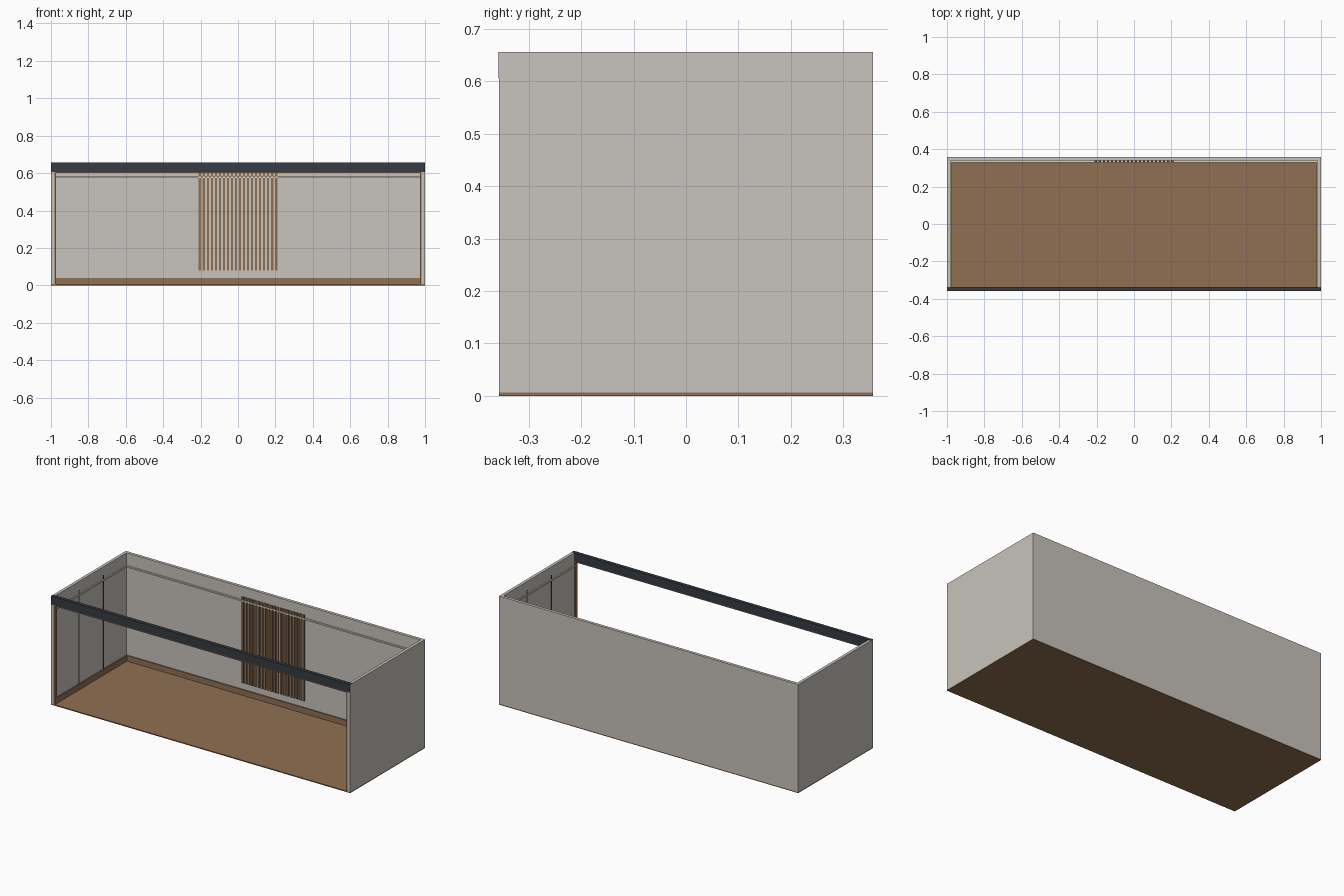
import bpy, bmesh
from mathutils import Vector

if "Cube" in bpy.data.objects:
    bpy.data.objects.remove(bpy.data.objects["Cube"])

def material(name, rgb):
    m = bpy.data.materials.new(name)
    m.diffuse_color = (*rgb, 1)
    m.use_nodes = True
    m.node_tree.nodes["Principled BSDF"].inputs["Base Color"].default_value = m.diffuse_color
    return m

PLASTER = material("plaster", (0.58, 0.55, 0.51))
WOOD = material("wood", (0.28, 0.16, 0.085))
DARK = material("dark_steel", (0.035, 0.045, 0.055))
SEAM = material("seam", (0.06, 0.055, 0.05))
GLOW = material("warm_light", (0.75, 0.66, 0.52))

def boxes(name, mat, spans):
    """One object from a list of (x0, x1, y0, y1, z0, z1) boxes."""
    bm = bmesh.new()
    for x0, x1, y0, y1, z0, z1 in spans:
        verts = bmesh.ops.create_cube(bm, size=1)["verts"]
        bmesh.ops.scale(bm, vec=(x1 - x0, y1 - y0, z1 - z0), verts=verts)
        bmesh.ops.translate(bm, vec=Vector((x0 + x1, y0 + y1, z0 + z1)) / 2, verts=verts)
    me = bpy.data.meshes.new(name)
    bm.to_mesh(me)
    bm.free()
    me.materials.append(mat)
    ob = bpy.data.objects.new(name, me)
    bpy.context.collection.objects.link(ob)
    return ob

def side_pair(name, mat, depth, y0, y1, z0, z1, inner=0.982):
    """Same box against the left and the right wall."""
    for label, s in (("left", -1), ("right", 1)):
        xa, xb = sorted((s * inner, s * (inner - depth)))
        boxes(f"{label}_{name}", mat, [(xa, xb, y0, y1, z0, z1)])

D, H, F = 0.357, 0.656, 0.006   # half depth, height, floor thickness
IN, BACK = 0.982, 0.339         # inner faces of the walls

# Room shell
boxes("floor", WOOD, [(-1, 1, -D, D, 0, F)])
boxes("back_wall", PLASTER, [(-1, 1, BACK, D, F, H)])
side_pair("wall", PLASTER, 0.018, -D, BACK, F, H, inner=1.0)

# Front header beam, wrapping the wall ends
boxes("front_beam", DARK, [(-1, 1, -D - 0.0005, -0.336, 0.606, H + 0.0005)])

# Front opening frame
side_pair("jamb", WOOD, 0.008, -D, -0.337, F, 0.606)
boxes("frame_head", WOOD, [(-IN, IN, -D, -0.337, 0.601, 0.606)])

# Skirting
boxes("back_skirting", WOOD, [(-IN, IN, BACK - 0.007, BACK, F, 0.04)])
side_pair("skirting", WOOD, 0.007, -0.337, BACK - 0.007, F, 0.04)

# Light strip around the walls
boxes("back_light_strip", GLOW, [(-IN, IN, BACK - 0.009, BACK, 0.573, 0.581)])
side_pair("light_strip", GLOW, 0.006, -0.337, BACK - 0.009, 0.573, 0.581)

# Panel seams on the side walls
for i, y in enumerate((-0.118, 0.118)):
    side_pair(f"seam_{i + 1}", SEAM, 0.002, y - 0.003, y + 0.003, 0.04, 0.606)

# Slatted feature panel
N, W = 20, 0.012
pitch = (0.42 - W) / (N - 1)
boxes("feature_slats", WOOD, [
    (-0.21 + i * pitch, -0.21 + i * pitch + W, BACK - 0.008, BACK, 0.08, 0.60)
    for i in range(N)])
